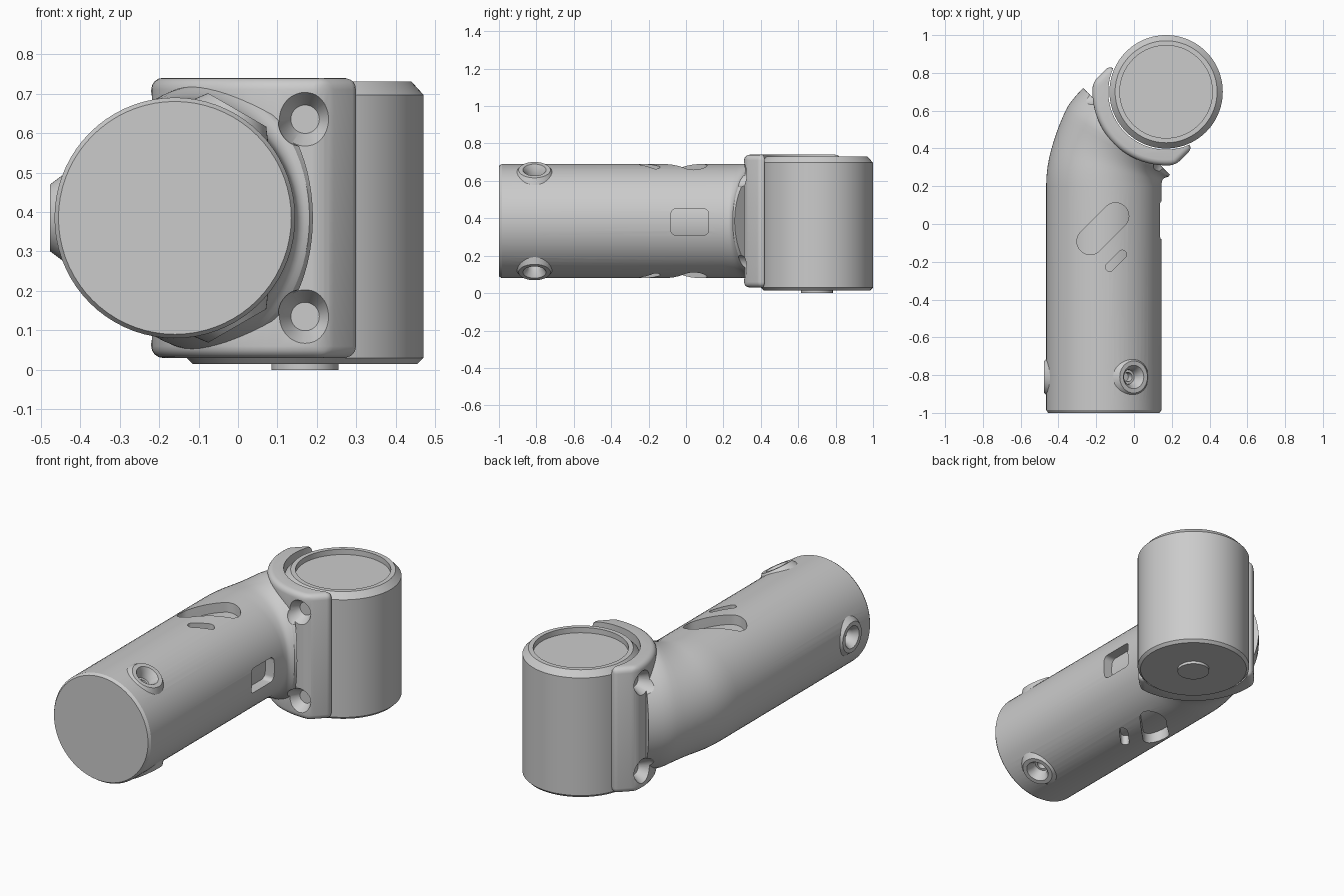
import bpy, bmesh
from math import sin, cos, pi, radians, sqrt, asin
from mathutils import Vector

old = bpy.data.objects.get("Cube")
if old:
    bpy.data.objects.remove(old, do_unlink=True)

grey = bpy.data.materials.new("plain_grey")
grey.use_nodes = True
COLOR = (0.6, 0.6, 0.6, 1)
grey.diffuse_color = COLOR
grey.node_tree.nodes["Principled BSDF"].inputs["Base Color"].default_value = COLOR

TUBE_X, MID_Z, TUBE_R = -0.16, 0.385, 0.305
MOTOR = Vector((0.17, 0.70, 0))
U = Vector((1, 1, 0)).normalized()      # from the tube towards the motor
V = Vector((1, -1, 0)).normalized()     # across the saddle
UP = Vector((0, 0, 1))


def loft(name, rings):
    """Skin equal-length rings and cap both ends."""
    bm = bmesh.new()
    loops = [[bm.verts.new(p) for p in ring] for ring in rings]
    n = len(loops[0])
    for a, b in zip(loops, loops[1:]):
        for i in range(n):
            j = (i + 1) % n
            bm.faces.new((a[i], a[j], b[j], b[i]))
    bm.faces.new(loops[0])
    bm.faces.new(loops[-1])
    bmesh.ops.recalc_face_normals(bm, faces=bm.faces)
    mesh = bpy.data.meshes.new(name)
    bm.to_mesh(mesh)
    bm.free()
    mesh.materials.append(grey)
    ob = bpy.data.objects.new(name, mesh)
    bpy.context.scene.collection.objects.link(ob)
    return ob


def lathe(name, profile, origin, axis, n=48):
    """Turn (radius, height) pairs about an axis."""
    q = Vector(axis).to_track_quat('Z', 'Y')
    return loft(name, [[Vector(origin) + q @ Vector((r * cos(2 * pi * i / n), r * sin(2 * pi * i / n), h))
                        for i in range(n)] for r, h in profile])


def prism(name, center, a, b, w, h, r, depth):
    """Rounded rectangle in the plane a, b, pushed along depth."""
    pts = []
    for k, (sx, sy) in enumerate(((1, 1), (-1, 1), (-1, -1), (1, -1))):
        for i in range(9):
            t = pi / 2 * (k + i / 8)
            pts.append(Vector(center) + a * (sx * (w / 2 - r) + r * cos(t))
                       + b * (sy * (h / 2 - r) + r * sin(t)))
    return loft(name, [pts, [p + depth for p in pts]])


def apply_modifier(ob, mod):
    bpy.context.view_layer.objects.active = ob
    bpy.ops.object.modifier_apply(modifier=mod.name)


def boolean(ob, tool, operation):
    mod = ob.modifiers.new("cut", 'BOOLEAN')
    mod.object, mod.operation, mod.solver = tool, operation, 'EXACT'
    apply_modifier(ob, mod)
    bpy.data.objects.remove(tool, do_unlink=True)


# Arm tube: straight, then a quarter-square bend that flares into the saddle
BEND_Y, BEND_R, SEG = 0.2, 0.41, 72


def tube_ring(center, side, rw, rz):
    return [center + side * rw * cos(2 * pi * i / SEG) + UP * rz * sin(2 * pi * i / SEG)
            for i in range(SEG)]


rings = [tube_ring(Vector((TUBE_X, y, MID_Z)), Vector((1, 0, 0)), r, r)
         for y, r in ((-1, TUBE_R - 0.01), (-0.985, TUBE_R))]
pivot = Vector((TUBE_X + BEND_R, BEND_Y, MID_Z))
for deg in range(0, 46, 3):
    t = radians(deg)
    side = Vector((cos(t), -sin(t), 0))
    flare = min(max((deg - 15) / 20, 0), 1) ** 2
    rings.append(tube_ring(pivot - side * BEND_R, side, TUBE_R + 0.02 * flare, TUBE_R + 0.035 * flare))
body = loft("arm_body", rings)

# Saddle clamp hugging the motor
HALF, OUT_R = 0.31, 0.39
reach = asin(HALF / OUT_R)
outline = [-U * 0.11 - V * HALF]
for i in range(25):
    t = reach * (i / 12 - 1)
    outline.append(-U * OUT_R * cos(t) + V * OUT_R * sin(t))
outline.append(-U * 0.11 + V * HALF)
saddle = loft("saddle", [[MOTOR + p + UP * z for p in outline] for z in (0.03, 0.74)])
bevel = saddle.modifiers.new("round", 'BEVEL')
bevel.width, bevel.segments, bevel.limit_method, bevel.angle_limit = 0.03, 4, 'ANGLE', radians(35)
apply_modifier(saddle, bevel)
boolean(body, saddle, 'UNION')

# Three raised screw pads around the free end
radial = [Vector((cos(radians(d)), 0, sin(radians(d)))) for d in (60, 180, 300)]
for d in radial:
    center = Vector((TUBE_X, -0.81, MID_Z)) + d * 0.316
    boolean(body, lathe("pad", ((0.13, -0.06), (0.085, 0)), center, d), 'UNION')

# Motor seat
boolean(body, lathe("seat_cutter", ((0.306, -0.2), (0.306, 1)), MOTOR, UP, 96), 'DIFFERENCE')

# Screw holes in the pads
for d in radial:
    center = Vector((TUBE_X, -0.81, MID_Z)) + d * 0.316
    profile = ((0.025, -0.1), (0.025, -0.06), (0.038, -0.06), (0.042, -0.03), (0.062, 0), (0.07, 0.02))
    boolean(body, lathe("hole_cutter", profile, center, d), 'DIFFERENCE')

# Countersunk saddle screws, two per side
for z in (0.135, 0.635):
    for d in (Vector((0, -1, 0)), Vector((-1, 0, 0))):
        center = MOTOR + d * OUT_R + UP * z
        profile = ((0.036, -0.055), (0.068, 0), (0.075, 0.06))
        boolean(body, lathe("hole_cutter", profile, center, d), 'DIFFERENCE')

# Diagonal slots above and below, and a side window
for s in (1, -1):
    z = MID_Z + s * 0.18
    for x, y, w, h in ((-0.165, -0.025, 0.33, 0.14), (-0.095, -0.195, 0.14, 0.045)):
        boolean(body, prism("slot_cutter", (x, y, z), U, V, w, h, h / 2 - 0.001, UP * s * 0.3), 'DIFFERENCE')
boolean(body, prism("window_cutter", (0.03, 0.02, 0.38), Vector((0, 1, 0)), UP, 0.2, 0.14, 0.025,
                    Vector((0.3, 0, 0))), 'DIFFERENCE')

# Inner core seen through the slots
core = lathe("inner_core", ((0.25, -0.5), (0.25, 0.2)), (TUBE_X, 0, MID_Z), (0, 1, 0), 64)

# Motor can with chamfered rim, sunken lid and bottom shaft boss
motor = lathe("motor_can", ((0.285, 0.015), (0.3, 0.03), (0.3, 0.697), (0.27, 0.73), (0.245, 0.73), (0.245, 0.70)),
              MOTOR, UP, 96)
shaft = lathe("shaft_boss", ((0.085, 0), (0.085, 0.05)), MOTOR, UP)

# Smooth shading with sharp edges kept
bpy.ops.object.select_all(action='DESELECT')
for ob in (body, core, motor, shaft):
    ob.select_set(True)
bpy.context.view_layer.objects.active = body
bpy.ops.object.shade_smooth_by_angle(angle=radians(30))
